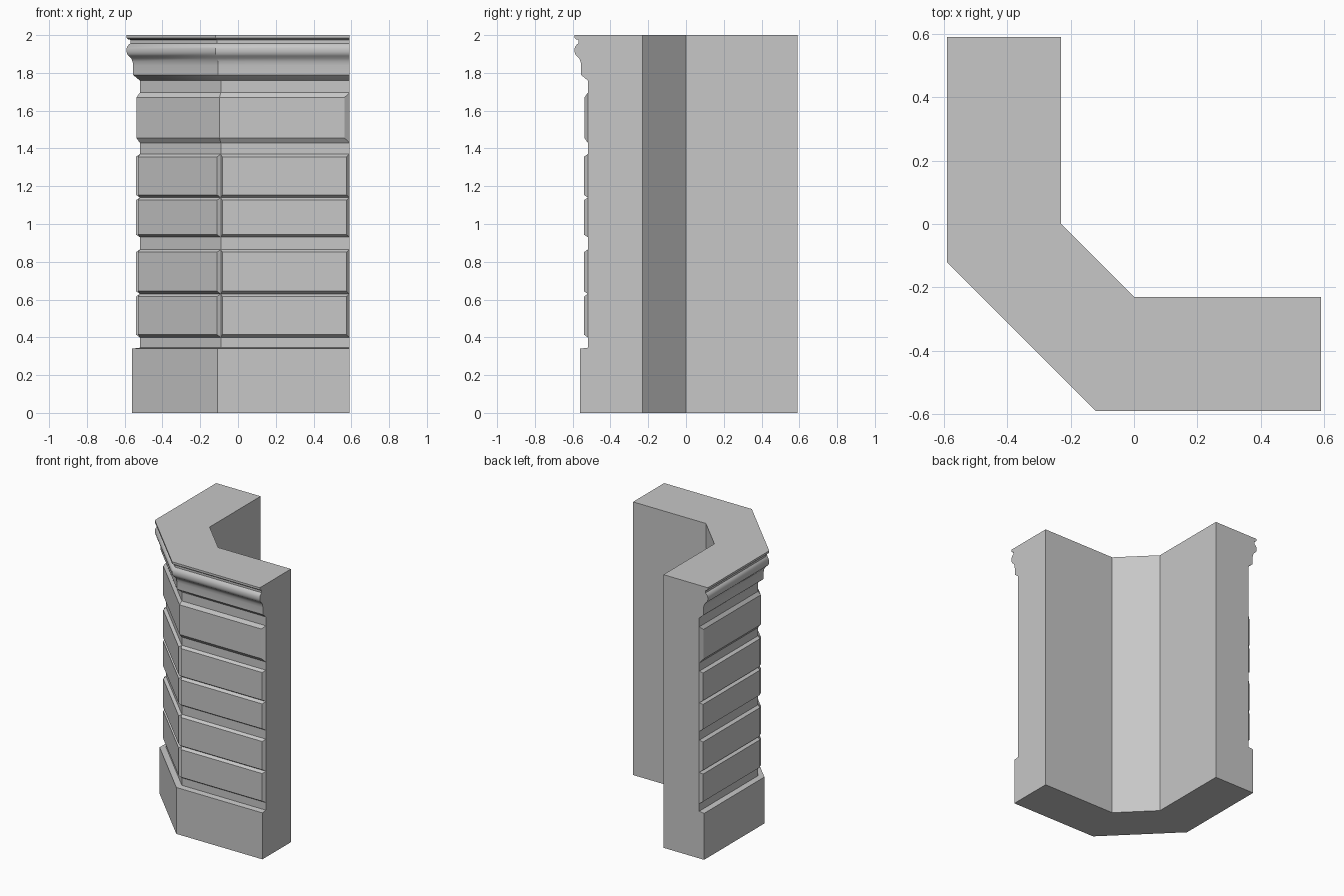
import bpy
import bmesh
import math

if "Cube" in bpy.data.objects:
    bpy.data.objects.remove(bpy.data.objects["Cube"], do_unlink=True)

stone = bpy.data.materials.new("grey stone")
stone.use_nodes = True
stone.diffuse_color = (0.57, 0.57, 0.57, 1)
stone.node_tree.nodes["Principled BSDF"].inputs["Base Color"].default_value = stone.diffuse_color

HALF = 0.59          # half width of the plan
CORNER = -0.12       # where the outer chamfer starts
MITRE = math.tan(math.radians(22.5))
WALL = 0.07          # depth of the plain wall behind the outermost moulding


def outline(depth, end_inset=0):
    """Plan of the outer face, set back by depth, from the left end round the chamfer."""
    a, c, e = depth - HALF, CORNER + MITRE * depth, HALF - end_inset
    return [(a, e), (a, c), (c, a), (e, a)]


def finish(name, bm):
    bmesh.ops.recalc_face_normals(bm, faces=bm.faces)
    mesh = bpy.data.meshes.new(name)
    bm.to_mesh(mesh)
    bm.free()
    mesh.materials.append(stone)
    obj = bpy.data.objects.new(name, mesh)
    bpy.context.collection.objects.link(obj)
    bpy.ops.object.select_all(action='DESELECT')
    obj.select_set(True)
    bpy.context.view_layer.objects.active = obj
    return obj


def skin(name, columns):
    """Join closed vertical sections and cap both ends."""
    bm = bmesh.new()
    cols = [[bm.verts.new(p) for p in col] for col in columns]
    n = len(cols[0])
    for a, b in zip(cols, cols[1:]):
        for k in range(n):
            m = (k + 1) % n
            bm.faces.new((a[k], b[k], b[m], a[m]))
    bm.faces.new(cols[0])
    bm.faces.new(cols[-1])
    return finish(name, bm)


def pad(name, base, top, z0, z1, bevel):
    """Raised panel with sloping edges."""
    return skin(name, [[(*b, z0), (*t, z0 + bevel), (*t, z1 - bevel), (*b, z1)]
                       for b, t in zip(base, top)])


# Wall with plinth and moulded cornice
profile = [
    (0.03, 0), (0.03, 0.34), (WALL, 0.345), (WALL, 1.76), (0.04, 1.785),
    (0.035, 1.79), (0.035, 1.84), (0.032, 1.86), (0.024, 1.878), (0.01, 1.89),
    (0.003, 1.9), (0, 1.912), (0, 1.928), (0.004, 1.94), (0.012, 1.95),
    (0.02, 1.956), (0.02, 1.975), (0.008, 1.978), (0, 1.985), (0, 2),
]
inner = [(-0.23, HALF), (-0.23, 0), (0, -0.23), (HALF, -0.23)]
columns = []
for i, (ix, iy) in enumerate(inner):
    section = [(*outline(d)[i], z) for d, z in profile]
    columns.append(section + [(ix, iy, 2), (ix, iy, 0)])
skin("corner_wall", columns)
bpy.ops.object.shade_smooth_by_angle(angle=math.radians(35))

# Frieze band running round the corner, sloped at its ends
pad("frieze_panel", outline(WALL), outline(0.053, 0.025), 1.43, 1.695, 0.024)

# Rusticated blocks, four courses on each of the three faces
base, raised = outline(WALL), outline(0.05)
for course, (z0, z1) in enumerate([(0.4, 0.63), (0.63, 0.865), (0.93, 1.14), (1.14, 1.37)]):
    for side, label in enumerate(("left_leg", "chamfer", "right_leg")):
        p, q = base[side:side + 2]
        r, s = raised[side:side + 2]
        # bring the raised edge in from both ends of the face
        length = math.dist(r, s)
        ux, uy = (s[0] - r[0]) / length, (s[1] - r[1]) / length
        t = 0.016
        top = [(r[0] + ux * t, r[1] + uy * t), (s[0] - ux * t, s[1] - uy * t)]
        pad(f"{label}_block_{course + 1}", (p, q), top, z0, z1, 0.014)
